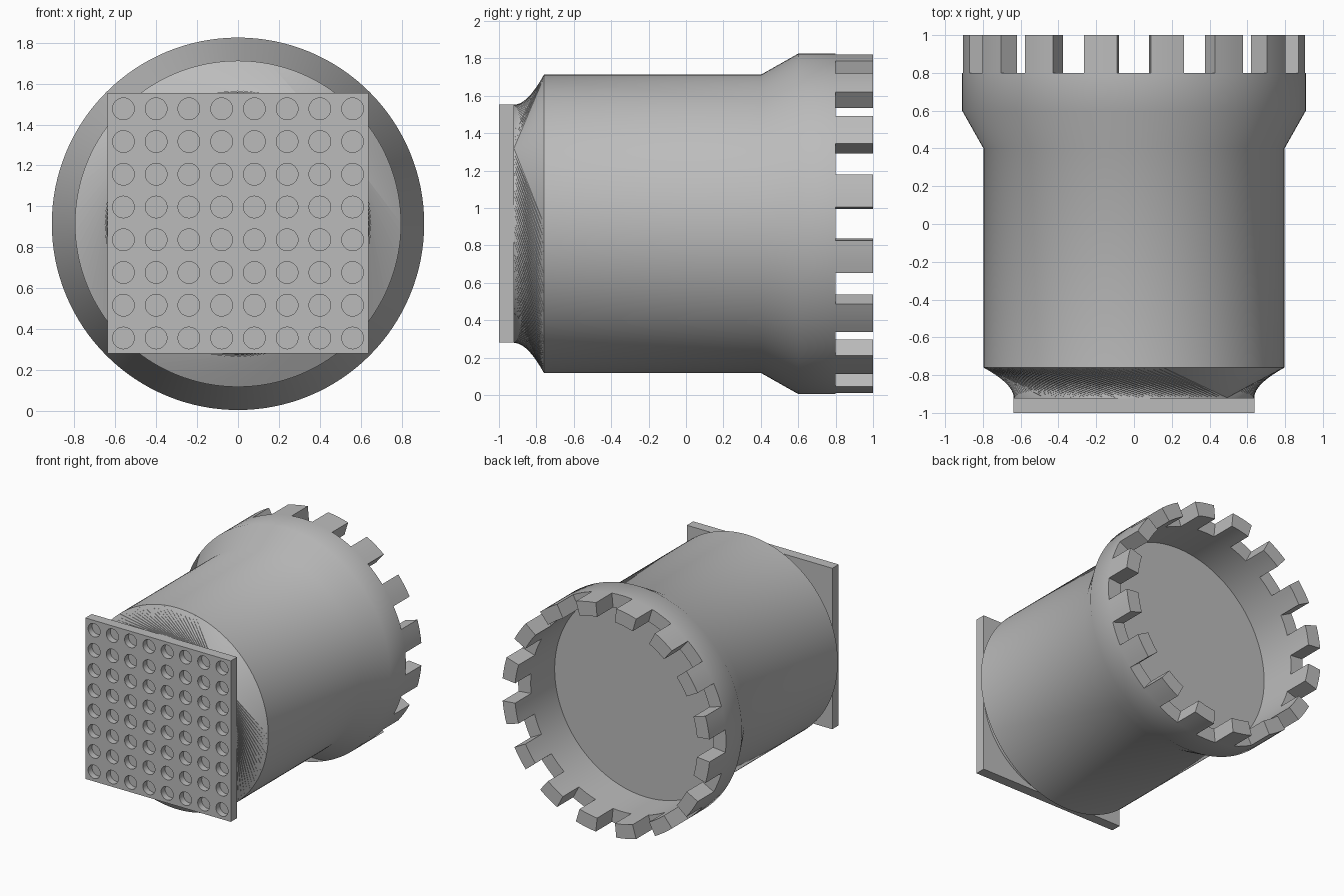
import bpy, bmesh
from math import sin, cos, radians, tau
from mathutils import Matrix, Vector

cube = bpy.data.objects.get("Cube")
if cube:
    bpy.data.objects.remove(cube, do_unlink=True)

SEG = 128                 # sides of the round parts
MID = 0.915               # height of the lying axis
BODY_R, CROWN_R, NECK_R, WELL_R = 0.797, 0.91, 0.637, 0.80
PLATE_BACK, BODY_FRONT = -0.92, -0.76
CROWN_TOP, MERLON_TOP, WELL_FLOOR = 0.8, 1.0, 0.5

grey = bpy.data.materials.new("plain_grey")
grey.use_nodes = True
grey.diffuse_color = (0.5, 0.5, 0.5, 1)
grey.node_tree.nodes["Principled BSDF"].inputs["Base Color"].default_value = grey.diffuse_color


def finish(name, bm, smooth=True):
    """Turn a bmesh into a shaded object with the material."""
    bmesh.ops.recalc_face_normals(bm, faces=bm.faces)
    mesh = bpy.data.meshes.new(name)
    bm.to_mesh(mesh)
    bm.free()
    obj = bpy.data.objects.new(name, mesh)
    bpy.context.collection.objects.link(obj)
    mesh.materials.append(grey)
    bpy.ops.object.select_all(action="DESELECT")
    bpy.context.view_layer.objects.active = obj
    obj.select_set(True)
    if smooth:
        bpy.ops.object.shade_smooth_by_angle(angle=radians(30))
    return obj


def polar(r, angle, y):
    return Vector((r * cos(angle), y, MID + r * sin(angle)))


def ring(bm, r, y):
    return [bm.verts.new(polar(r, tau * i / SEG, y)) for i in range(SEG)]


# Round body, widening crown and sunken floor, turned around the y axis
bm = bmesh.new()
profile = [(BODY_R, BODY_FRONT), (BODY_R, 0.4), (CROWN_R, 0.6),
           (CROWN_R, CROWN_TOP), (WELL_R, CROWN_TOP), (WELL_R, WELL_FLOOR)]
rings = [ring(bm, r, y) for r, y in profile]
for a, b in zip(rings, rings[1:]):
    for i in range(SEG):
        j = (i + 1) % SEG
        bm.faces.new((a[i], a[j], b[j], b[i]))
bm.faces.new(rings[-1])

# Flared neck: rulings run tangent to the small ring, mirrored from one seam
small, big = ring(bm, NECK_R, PLATE_BACK), rings[0]
seam, lead, half = round(SEG * 40 / 360), round(SEG * 37 / 360), SEG // 2
for side in (1, -1):
    def s(k): return small[(seam + side * k) % SEG]
    def b(k): return big[(seam + side * k) % SEG]
    for k in range(lead):
        bm.faces.new((s(0), b(k), b(k + 1)))
    for k in range(half - lead):
        bm.faces.new((s(k), b(k + lead), b(k + lead + 1)))
        bm.faces.new((s(k), s(k + 1), b(k + lead + 1)))
    for k in range(half - lead, half):
        bm.faces.new((b(half), s(k), s(k + 1)))
bm.faces.new(small)
finish("tower_body", bm)

# Sixteen merlons, each as wide as the gap beside it
bm = bmesh.new()
COUNT, STEPS = 16, 4
width = tau / COUNT / 2
for m in range(COUNT):
    start = tau * m / COUNT + width / 2
    sections = []
    for i in range(STEPS + 1):
        a = start + width * i / STEPS
        sections.append([bm.verts.new(polar(r, a, y)) for r, y in (
            (WELL_R, CROWN_TOP), (CROWN_R, CROWN_TOP),
            (CROWN_R, MERLON_TOP), (WELL_R, MERLON_TOP))])
    for p, q in zip(sections, sections[1:]):
        for i in range(4):
            j = (i + 1) % 4
            bm.faces.new((p[i], p[j], q[j], q[i]))
    bm.faces.new(sections[0])
    bm.faces.new(sections[-1])
finish("merlons", bm)

# Square foot plate
bm = bmesh.new()
thick = PLATE_BACK + 1
bmesh.ops.create_cube(bm, size=1, matrix=Matrix.Translation((0, -1 + thick / 2, MID + 0.002))
                      @ Matrix.Diagonal((2 * NECK_R, thick, 2 * NECK_R, 1)))
plate = finish("foot_plate", bm, smooth=False)

# Eight by eight grid of round sockets cut into the plate
bm = bmesh.new()
DEPTH, PITCH = 0.05, 0.16
for row in range(8):
    for col in range(8):
        place = Matrix.Translation(((col - 3.5) * PITCH, -1, MID + 0.002 + (row - 3.5) * PITCH))
        bmesh.ops.create_cone(bm, cap_ends=True, segments=32, radius1=0.053, radius2=0.053,
                              depth=2 * DEPTH, matrix=place @ Matrix.Rotation(radians(90), 4, "X"))
cutter = finish("socket_cutter", bm, smooth=False)
cutter.hide_render = True
cut = plate.modifiers.new("sockets", "BOOLEAN")
cut.operation, cut.solver, cut.object = "DIFFERENCE", "EXACT", cutter
bpy.ops.object.select_all(action="DESELECT")
bpy.context.view_layer.objects.active = plate
plate.select_set(True)
bpy.ops.object.modifier_apply(modifier=cut.name)
bpy.data.objects.remove(cutter, do_unlink=True)
bpy.ops.object.shade_smooth_by_angle(angle=radians(30))
